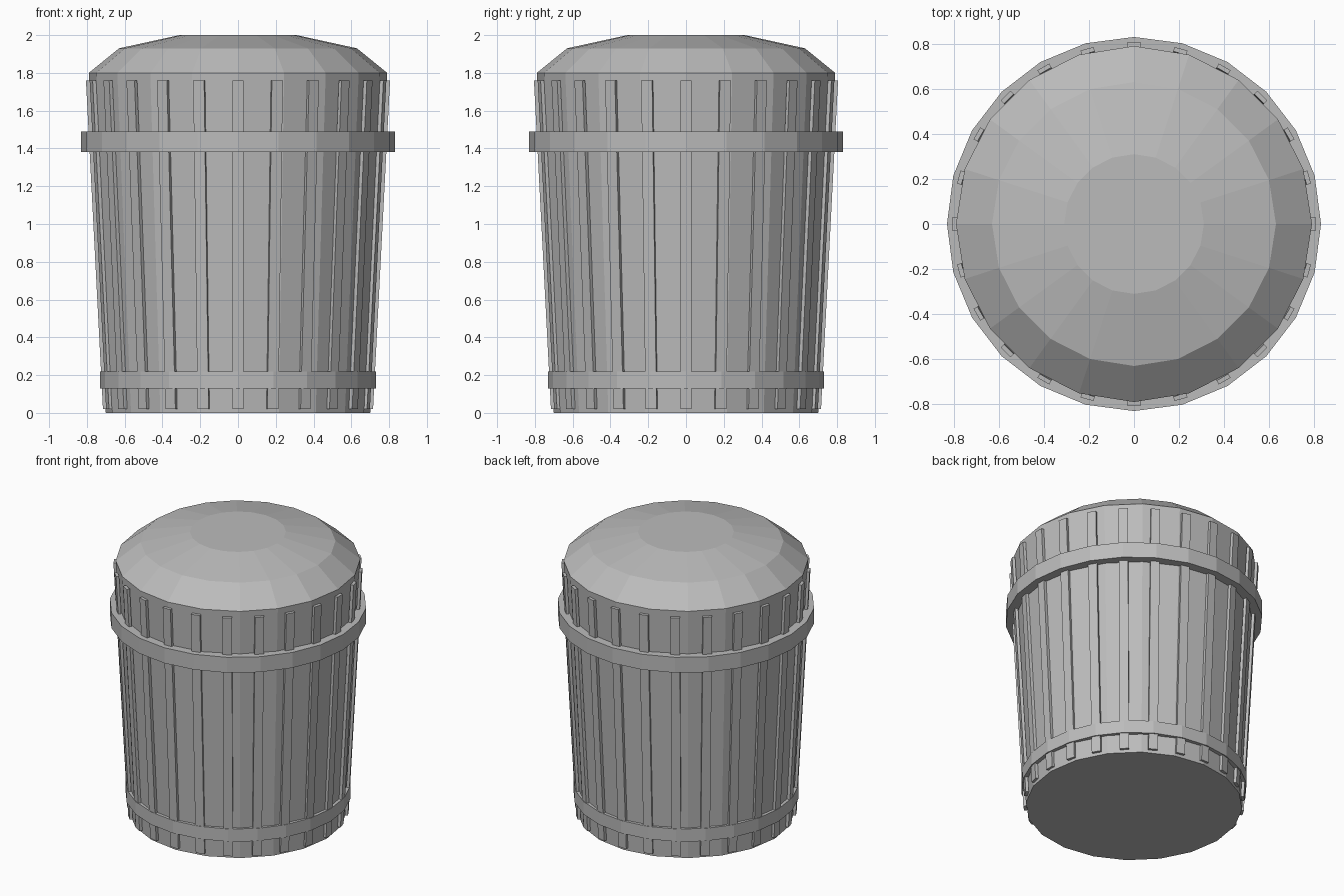
import bpy, bmesh, math
from mathutils import Matrix, Vector

cube = bpy.data.objects.get("Cube")
if cube:
    bpy.data.objects.remove(cube, do_unlink=True)

grey = bpy.data.materials.new("plain grey")
grey.use_nodes = True
grey.diffuse_color = (0.5, 0.5, 0.5, 1)
grey.node_tree.nodes["Principled BSDF"].inputs["Base Color"].default_value = (0.5, 0.5, 0.5, 1)


def finish(name, bm):
    bmesh.ops.recalc_face_normals(bm, faces=bm.faces)
    mesh = bpy.data.meshes.new(name)
    bm.to_mesh(mesh)
    bm.free()
    mesh.materials.append(grey)
    obj = bpy.data.objects.new(name, mesh)
    bpy.context.collection.objects.link(obj)
    return obj


def lathe(name, profile, sides, closed=False):
    """Faceted solid of revolution; open profiles get end caps."""
    bm = bmesh.new()
    rings = []
    for r, z in profile:
        angles = [math.tau * i / sides for i in range(sides)]
        rings.append([bm.verts.new((r * math.cos(a), r * math.sin(a), z)) for a in angles])
    pairs = list(zip(rings, rings[1:]))
    if closed:
        pairs.append((rings[-1], rings[0]))
    else:
        bm.faces.new(rings[0])
        bm.faces.new(rings[-1])
    for low, high in pairs:
        for i in range(sides):
            j = (i + 1) % sides
            bm.faces.new((low[i], low[j], high[j], high[i]))
    return finish(name, bm)


def hoop(name, inner, outer, z0, z1):
    lathe(name, [(inner, z0), (outer, z0), (outer, z1), (inner, z1)], 24, closed=True)


# Tapered barrel with a shallow domed lid
lathe("barrel_body", [(0.70, 0), (0.79, 1.8), (0.63, 1.93), (0.31, 2.0)], 20)

# Two hoops
hoop("upper_hoop", 0.74, 0.83, 1.38, 1.49)
hoop("lower_hoop", 0.67, 0.73, 0.13, 0.22)

# Thin leaning slats around the barrel
slats = bmesh.new()
lean = math.atan2(0.09, 1.74)
for i in range(24):
    place = (Matrix.Rotation(math.tau * i / 24, 4, "Z")
             @ Matrix.Translation(Vector((0.75, 0, 0.89)))
             @ Matrix.Rotation(lean, 4, "Y")
             @ Matrix.Diagonal((0.02, 0.06, 1.742, 1)))
    bmesh.ops.create_cube(slats, size=1, matrix=place)
finish("slats", slats)
